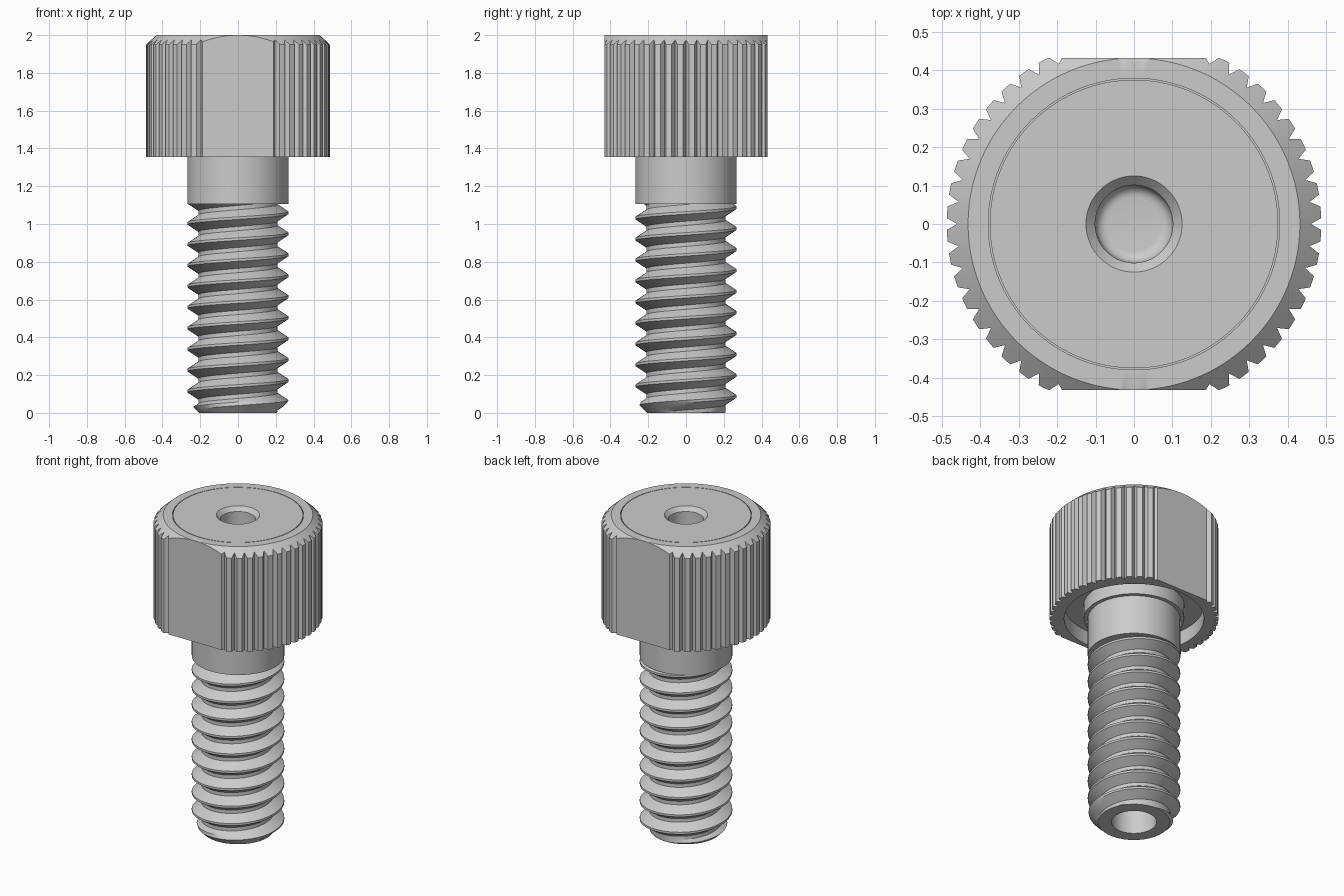
import bpy, bmesh, math

if "Cube" in bpy.data.objects:
    bpy.data.objects.remove(bpy.data.objects["Cube"])

TAU = 2 * math.pi
TEETH = 50
FLAT_Y = 0.432          # half distance between the two flats
HEAD_Z = 1.355          # underside of the head
THREAD_TOP = 1.105
MAJOR, MINOR, PITCH = 0.267, 0.21, 0.111


def loft(name, rings, cols):
    """Skin a list of rings; a ring is (r, z) or a function theta -> (r, z)."""
    bm = bmesh.new()
    rows = []
    for ring in rings:
        row = []
        for j in range(cols + 1):
            th = TAU * j / cols
            r, z = ring(th) if callable(ring) else ring
            row.append(bm.verts.new((r * math.cos(th), r * math.sin(th), z)))
        rows.append(row)
    for a, b in zip(rows, rows[1:]):
        for j in range(cols):
            bm.faces.new((a[j], a[j + 1], b[j + 1], b[j]))
    bmesh.ops.remove_doubles(bm, verts=bm.verts, dist=1e-5)
    mesh = bpy.data.meshes.new(name)
    bm.to_mesh(mesh)
    bm.free()
    ob = bpy.data.objects.new(name, mesh)
    bpy.context.collection.objects.link(ob)
    bpy.ops.object.select_all(action='DESELECT')
    ob.select_set(True)
    bpy.context.view_layer.objects.active = ob
    bpy.ops.object.shade_smooth_by_angle(angle=math.radians(25))
    return ob


# Knurled outline, cut by the front and back flats
def knurl_radius(th):
    u = (th / TAU * TEETH) % 1.0
    d = min(u, 1 - u)
    r = 0.46 + 0.027 * min(1, d / 0.25)
    return min(r, FLAT_Y / max(abs(math.sin(th)), 1e-6))


def outline_bottom(th):
    return knurl_radius(th), HEAD_Z


def outline_top(th):
    r = knurl_radius(th)
    return r, 2.0 - 0.9 * max(0, r - FLAT_Y)


# Head: collar, underside recess, knurled rim, chamfer, ring groove, socket hole
fillet = [(0.07 + 0.03 * math.cos(a), 1.68 - 0.03 * math.sin(a))
          for a in (math.pi / 2 * i / 5 for i in range(6))]
loft("knurled_head", [
    (MAJOR, HEAD_Z), (0.29, HEAD_Z), (0.29, 1.445), (0.403, 1.445), (0.403, HEAD_Z),
    outline_bottom, outline_top, (FLAT_Y - 0.0005, 2.0),
    (0.379, 2.0), (0.379, 1.985), (0.375, 1.985), (0.375, 2.0),
    (0.125, 2.0), (0.101, 1.975), *fillet, (0, 1.65)], TEETH * 4)

# Plain shank above the thread
loft("plain_shank", [(0.2, THREAD_TOP), (MAJOR, THREAD_TOP), (MAJOR, HEAD_Z)], 64)

# Bore in the lower end
loft("end_bore", [(0, 1.2), (0.13, 1.2), (0.13, 0), (0.207, 0)], 64)


# Helical thread with a chamfered lower end
def thread_ring(turn):
    def ring(th):
        z = 0.06 + PITCH * (turn + th / TAU)
        z = min(max(z, 0.0), THREAD_TOP)
        u = ((z - 0.06) / PITCH - th / TAU) % 1.0
        d = min(u, 1 - u)
        t = min(1, max(0, (d - 0.06) / 0.34))
        return min(MAJOR - (MAJOR - MINOR) * t, 0.207 + z), z
    return ring


steps = (0.06, 0.23, 0.40, 0.60, 0.77, 0.94)
loft("thread", [thread_ring(k + s) for k in range(-2, 11) for s in steps], 64)
